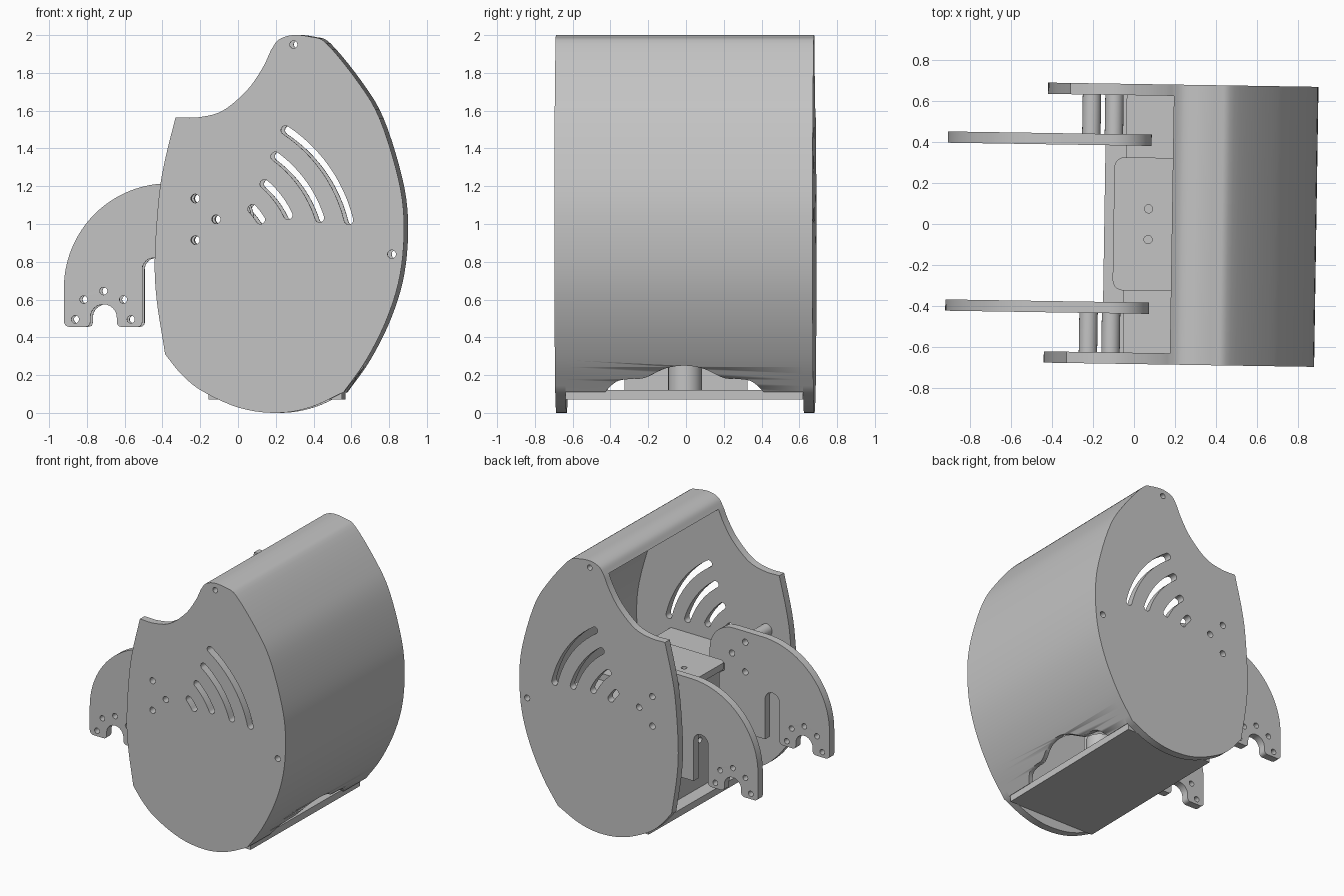
import bpy, bmesh
from math import sin, cos, pi, radians
from mathutils import Matrix, Vector

cube = bpy.data.objects.get("Cube")
if cube:
    bpy.data.objects.remove(cube, do_unlink=True)

grey = bpy.data.materials.new("plain grey")
grey.use_nodes = True
grey.diffuse_color = (0.55, 0.55, 0.55, 1)
grey.node_tree.nodes["Principled BSDF"].inputs["Base Color"].default_value = grey.diffuse_color

TWIST = Matrix.Rotation(radians(-0.9), 4, "Z")
UPRIGHT = Matrix.Rotation(pi / 2, 4, "X")
SIDE, ARM, THICK = 0.656, 0.41, 0.055
INNER = SIDE - THICK / 2


def arc(cx, cy, r, a0, a1, n=12):
    """Points on a circle arc, angles in degrees."""
    angles = [radians(a0 + (a1 - a0) * i / n) for i in range(n + 1)]
    return [(cx + r * cos(a), cy + r * sin(a)) for a in angles]


def circle(cx, cy, r):
    return arc(cx, cy, r, 0, 345, 23)


def smooth_path(points, n=5):
    """Catmull-Rom path through the points."""
    pts = [Vector(p) for p in points]
    pts = [2 * pts[0] - pts[1]] + pts + [2 * pts[-1] - pts[-2]]
    path = []
    for a, b, c, d in zip(pts, pts[1:], pts[2:], pts[3:]):
        for i in range(n):
            t = i / n
            path.append(tuple(0.5 * (2 * b + (c - a) * t + (2 * a - 5 * b + 4 * c - d) * t * t
                                     + (3 * b - a - 3 * c + d) * t ** 3)))
    return path + [tuple(pts[-2])]


def sheet(name, loops, thick, matrix):
    """Flat outline with holes, extruded about its own plane."""
    curve = bpy.data.curves.new(name, "CURVE")
    curve.dimensions, curve.fill_mode, curve.extrude = "2D", "BOTH", thick / 2
    for loop in loops:
        spline = curve.splines.new("POLY")
        spline.points.add(len(loop) - 1)
        for point, (u, v) in zip(spline.points, loop):
            point.co = (u, v, 0, 1)
        spline.use_cyclic_u = True
    temp = bpy.data.objects.new(name + "_curve", curve)
    bpy.context.collection.objects.link(temp)
    mesh = bpy.data.meshes.new_from_object(temp.evaluated_get(bpy.context.evaluated_depsgraph_get()))
    bpy.data.objects.remove(temp, do_unlink=True)
    bm = bmesh.new()
    bm.from_mesh(mesh)
    bmesh.ops.remove_doubles(bm, verts=bm.verts, dist=0.0002)
    bmesh.ops.recalc_face_normals(bm, faces=bm.faces)
    bm.to_mesh(mesh)
    bm.free()
    mesh.transform(TWIST @ matrix)
    mesh.materials.clear()
    mesh.materials.append(grey)
    obj = bpy.data.objects.new(name, mesh)
    bpy.context.collection.objects.link(obj)
    bpy.ops.object.select_all(action="DESELECT")
    obj.select_set(True)
    bpy.context.view_layer.objects.active = obj
    bpy.ops.object.shade_smooth_by_angle(angle=radians(30))
    return obj


def upright(name, loops, y, thick=THICK):
    return sheet(name, loops, thick, Matrix.Translation((0, y, 0)) @ UPRIGHT)


def level(name, loops, z, thick):
    return sheet(name, loops, thick, Matrix.Translation((0, 0, z)))


def box(x0, x1, y0, y1):
    return [(x0, y0), (x1, y0), (x1, y1), (x0, y1)]


# Side plate outline: scooped neck, rounded tip, bulging front, straight-ish rear
neck = smooth_path([(-0.32, 1.565), (-0.2, 1.565), (-0.07, 1.6), (0.06, 1.71), (0.14, 1.825), (0.185, 1.92)])
bulge = smooth_path([(0.185, 1.92), (0.225, 1.975), (0.3, 2.0), (0.4, 1.99), (0.48, 1.955), (0.64, 1.76),
                     (0.76, 1.56), (0.86, 1.24), (0.89, 1.0), (0.87, 0.735), (0.8, 0.5), (0.69, 0.28),
                     (0.57, 0.11)])
belly = smooth_path([(0.57, 0.11), (0.395, 0.03), (0.22, 0), (0.02, 0.026), (-0.18, 0.116),
                     (-0.29, 0.206), (-0.375, 0.31)])
rear = smooth_path([(-0.375, 0.31), (-0.42, 0.6), (-0.43, 0.82), (-0.41, 1.127), (-0.38, 1.32), (-0.32, 1.565)])
outline = neck[:-1] + bulge[:-1] + belly[:-1] + rear[:-1]

# Concentric vent slots
vents = []
for radius, low, high in ((0.365, 32, 43), (0.505, 25.5, 49), (0.655, 18, 53.6), (0.8, 13.8, 56.4)):
    cx, cy, w = -0.18, 0.83, 0.024
    ends = [(cx + radius * cos(radians(a)), cy + radius * sin(radians(a))) for a in (low, high)]
    vents.append(arc(cx, cy, radius + w, low, high) + arc(*ends[1], w, high, high + 180)[1:-1]
                 + arc(cx, cy, radius - w, high, low) + arc(*ends[0], w, low + 180, low + 360)[1:-1])

pivots = [(-0.215, 1.135), (-0.215, 0.915), (-0.105, 1.025)]
pivot_holes = [circle(x, z, 0.023) for x, z in pivots]
plate_holes = [circle(0.305, 1.95, 0.02), circle(0.825, 0.84, 0.022)] + pivot_holes

# Arm outline: quarter-round top, bolt foot with a half-round notch, arched slot, rear body
arm = (arc(-0.36, 0.66, 0.555, 180, 90, 24) + arc(-0.12, 1.015, 0.2, 90, 0)
       + [(0.08, 0.46), (-0.38, 0.46), (-0.38, 0.76)] + arc(-0.44, 0.76, 0.06, 0, 180)
       + arc(-0.525, 0.48, 0.025, 0, -90, 4) + arc(-0.61, 0.48, 0.025, 270, 180, 4)
       + arc(-0.705, 0.505, 0.07, 0, 180)
       + arc(-0.8, 0.48, 0.025, 0, -90, 4) + arc(-0.885, 0.485, 0.03, 270, 180, 4))
foot_holes = [circle(x, z, 0.02) for x, z in
              ((-0.855, 0.495), (-0.81, 0.6), (-0.705, 0.645), (-0.6, 0.6), (-0.56, 0.495))]

for label, s in (("front", -1), ("back", 1)):
    upright(label + "_side_plate", [outline] + vents + plate_holes, s * SIDE)
    upright(label + "_arm", [arm] + foot_holes + pivot_holes, s * ARM)
    # Spacers between arm and side plate
    inside, outside = ARM + THICK / 2, INNER
    for i, (x, z) in enumerate(pivots):
        upright(f"{label}_spacer_{i + 1}", [circle(x, z, 0.045), circle(x, z, 0.023)],
                s * (inside + outside) / 2, outside - inside)

# Curved shell between the side plates
inner = []
for i, p in enumerate(bulge):
    a, b = Vector(bulge[max(i - 1, 0)]), Vector(bulge[min(i + 1, len(bulge) - 1)])
    d = (b - a).normalized()
    inner.append((p[0] + d.y * 0.025, p[1] - d.x * 0.025))
shell = upright("curved_shell", [bulge + inner[::-1]], 0, 2 * INNER)

# Wavy opening along the bottom edge of the shell
half = [(0.43, 0.1), (0.36, 0.165), (0.28, 0.18), (0.21, 0.185), (0.1, 0.235), (0, 0.25)]
wave = smooth_path(half + [(-y, z) for y, z in half[-2::-1]])
cutter = sheet("wave_cutter", [[(0.43, -0.1)] + wave + [(-0.43, -0.1)]], 1.0,
               Matrix.Translation((0.6, 0, 0)) @ Matrix.Rotation(pi / 2, 4, "Z") @ UPRIGHT)
cut = shell.modifiers.new("wavy_edge", "BOOLEAN")
cut.operation, cut.solver, cut.object = "DIFFERENCE", "EXACT", cutter
bpy.ops.object.select_all(action="DESELECT")
bpy.context.view_layer.objects.active = shell
shell.select_set(True)
bpy.ops.object.modifier_apply(modifier=cut.name)
bpy.data.objects.remove(cutter, do_unlink=True)

# Floor, shelf with a rounded tongue, and inner walls
level("floor", [box(-0.145, 0.56, -INNER, INNER)], 0.095, 0.05)
level("shelf", [box(-0.045, 0.58, -INNER, INNER)], 0.91, 0.05)
tongue = (arc(-0.05, -0.275, 0.05, 270, 180, 6) + arc(-0.05, 0.275, 0.05, 180, 90, 6)
          + [(0.58, 0.325), (0.58, -0.325)])
level("shelf_tongue", [tongue, circle(0.07, 0.075, 0.02), circle(0.07, -0.075, 0.02)], 0.96, 0.05)
turn = Matrix.Rotation(pi / 2, 4, "Z") @ UPRIGHT
sheet("rear_wall", [box(-0.325, 0.325, 0.12, 0.935), circle(-0.1, 0.47, 0.02)], 0.05,
      Matrix.Translation((-0.02, 0, 0)) @ turn)
sheet("inner_wall", [box(-INNER, INNER, 0.54, 0.91)], 0.04, Matrix.Translation((0.58, 0, 0)) @ turn)
level("motor", [circle(0.3, 0, 0.09)], 0.24, 0.24)
